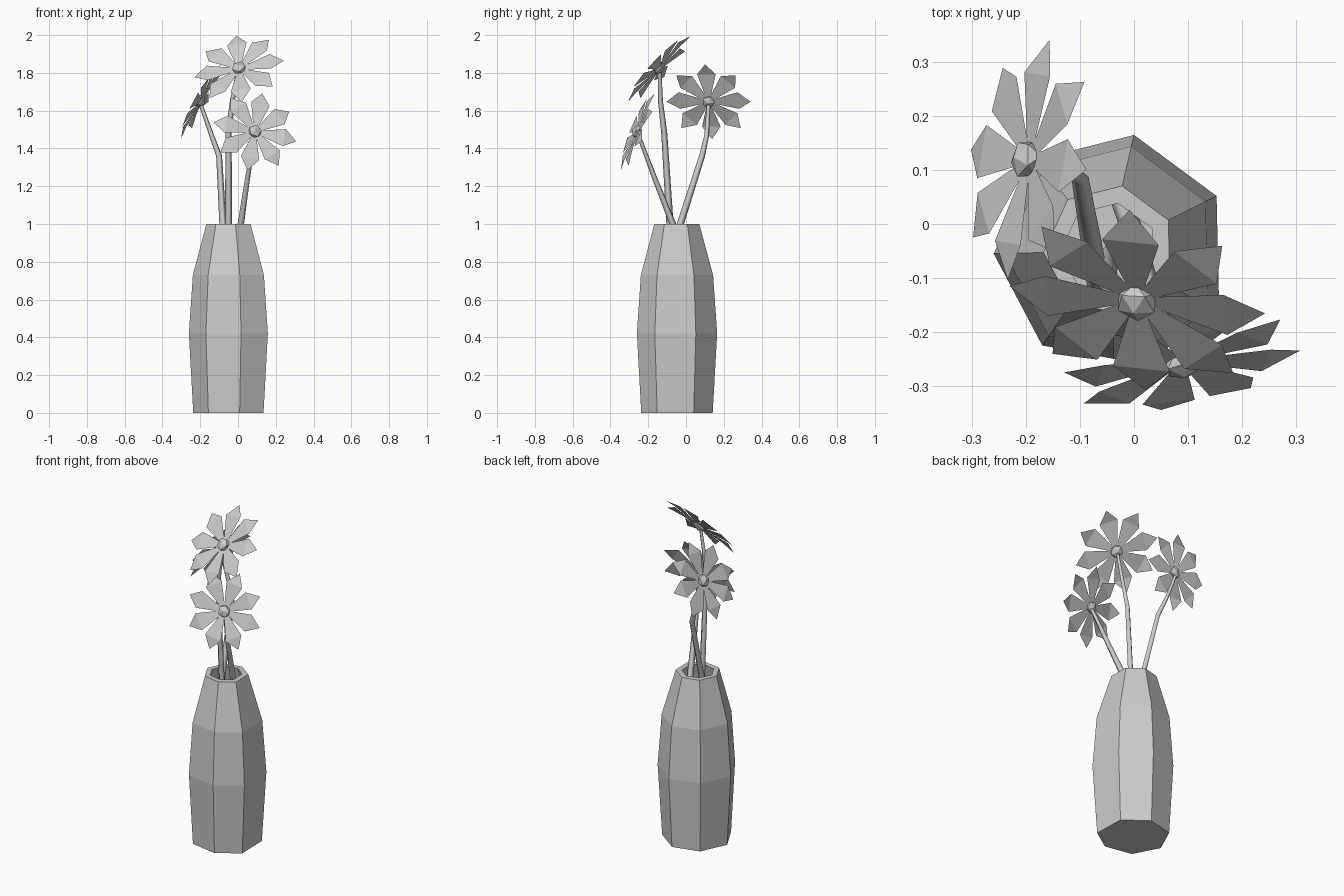
import bpy, bmesh, math
from mathutils import Vector, Matrix

if "Cube" in bpy.data.objects:
    bpy.data.objects.remove(bpy.data.objects["Cube"], do_unlink=True)

grey = bpy.data.materials.new("light_grey")
grey.use_nodes = True
grey.diffuse_color = (0.6, 0.6, 0.6, 1)
grey.node_tree.nodes["Principled BSDF"].inputs["Base Color"].default_value = (0.6, 0.6, 0.6, 1)


def add_object(name, data):
    obj = bpy.data.objects.new(name, data)
    data.materials.append(grey)
    bpy.context.collection.objects.link(obj)
    return obj


def mesh_object(name, bm):
    mesh = bpy.data.meshes.new(name)
    bm.to_mesh(mesh)
    bm.free()
    return add_object(name, mesh)


# Vase: an uneven seven-sided outline, scaled up the outside and down the inside
CENTRE = Vector((-0.05, -0.05, 0))
OUTLINE = [(0.05, 0.215), (-0.13, 0.17), (-0.21, -0.005), (-0.12, -0.175),
           (0.066, -0.21), (0.208, -0.115), (0.203, 0.102)]
PROFILE = [(0.89, 0), (1, 0.42), (0.9, 0.73), (0.56, 1),
           (0.41, 1), (0.75, 0.72), (0.85, 0.42), (0.74, 0.04)]


def build_vase():
    bm = bmesh.new()
    rings = [[bm.verts.new(CENTRE + Vector((x * s, y * s, z))) for x, y in OUTLINE]
             for s, z in PROFILE]
    n = len(OUTLINE)
    for low, high in zip(rings, rings[1:]):
        for i in range(n):
            j = (i + 1) % n
            bm.faces.new((low[i], low[j], high[j], high[i]))
    bm.faces.new(rings[0])
    bm.faces.new(rings[-1])
    bmesh.ops.recalc_face_normals(bm, faces=bm.faces)
    mesh_object("vase", bm)


# Stem: a tapering square tube along a bent path
def build_stem(name, path):
    curve = bpy.data.curves.new(name, "CURVE")
    curve.dimensions = "3D"
    curve.bevel_depth = 0.02
    curve.bevel_resolution = 0
    curve.use_fill_caps = True
    spline = curve.splines.new("POLY")
    spline.points.add(len(path) - 1)
    for i, (point, co) in enumerate(zip(spline.points, path)):
        point.co = (*co, 1)
        point.radius = 1.1 - 0.6 * i / (len(path) - 1)
    add_object(name, curve)


# Flower: eight bent petals around a faceted bud, turned to face a direction
PETAL = [(0.03, -0.014, -0.004), (0.165, -0.052, 0.008), (0.235, 0, -0.006),
         (0.165, 0.052, 0.008), (0.03, 0.014, -0.004)]


def build_flower(name, centre, facing, phase, size):
    normal = Vector(facing).normalized()
    right = Vector((0, 0, 1)).cross(normal).normalized()
    up = normal.cross(right)
    frame = Matrix((right, up, normal)).transposed().to_4x4()
    frame = Matrix.Translation(centre) @ frame @ Matrix.Scale(size, 4)

    bm = bmesh.new()
    for k in range(8):
        turn = Matrix.Rotation(math.radians(phase + 45 * k), 4, "Z")
        a, b, tip, c, d = [bm.verts.new(frame @ turn @ Vector(p)) for p in PETAL]
        bm.faces.new((a, b, c, d))
        bm.faces.new((b, tip, c))
    mesh_object(name + "_petals", bm)

    bm = bmesh.new()
    bmesh.ops.create_icosphere(bm, subdivisions=1, radius=0.04,
                               matrix=frame @ Matrix.Diagonal((1, 1, 0.7, 1)))
    mesh_object(name + "_bud", bm)


build_vase()
build_stem("tall_stem", [(-0.05, -0.06, 0.5), (-0.05, -0.085, 1), (-0.05, -0.115, 1.48),
                         (-0.03, -0.135, 1.65), (0, -0.14, 1.81)])
build_stem("back_stem", [(-0.06, -0.15, 0.6), (-0.08, -0.03, 1), (-0.1, 0.085, 1.36),
                         (-0.14, 0.11, 1.47), (-0.2, 0.12, 1.64)])
build_stem("front_stem", [(-0.03, 0.07, 0.6), (0.015, -0.07, 1), (0.05, -0.165, 1.24),
                          (0.09, -0.255, 1.48)])
build_flower("tall_flower", (0.005, -0.145, 1.825), (-0.2, -0.72, 0.67), 14, 1.03)
build_flower("back_flower", (-0.2, 0.12, 1.65), (-0.86, 0.15, 0.48), 0, 0.96)
build_flower("front_flower", (0.09, -0.26, 1.49), (0.17, -0.91, 0.37), 31, 0.96)
